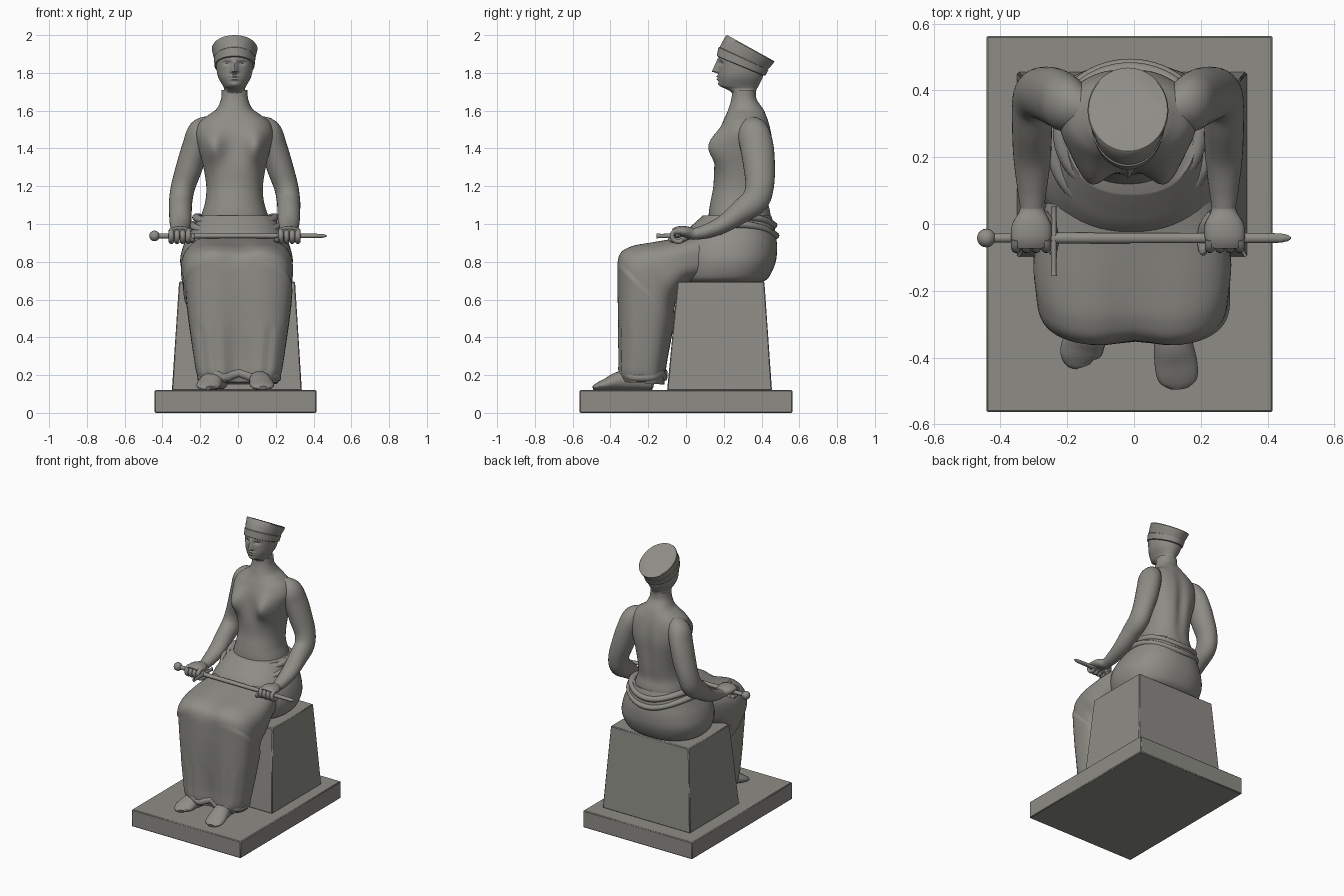
import bpy, bmesh, math
from mathutils import Vector

stone = bpy.data.materials.new("grey stone")
stone.diffuse_color = (0.27, 0.265, 0.24, 1)
TAU = 2 * math.pi


def finish(name, bm, angle=45):
    bmesh.ops.recalc_face_normals(bm, faces=bm.faces)
    me = bpy.data.meshes.new(name)
    bm.to_mesh(me)
    bm.free()
    me.materials.append(stone)
    me.shade_smooth()
    me.set_sharp_from_angle(angle=math.radians(angle))
    ob = bpy.data.objects.new(name, me)
    bpy.context.collection.objects.link(ob)
    return ob


def skin(name, rings, loop=False, angle=45):
    """Join equal rings of points into one surface, capped unless looped."""
    bm = bmesh.new()
    vs = [[bm.verts.new(p) for p in r] for r in rings]
    n, m = len(vs), len(vs[0])
    for i in range(n if loop else n - 1):
        a, b = vs[i], vs[(i + 1) % n]
        for j in range(m):
            k = (j + 1) % m
            bm.faces.new((a[j], a[k], b[k], b[j]))
    if not loop:
        bm.faces.new(vs[0])
        bm.faces.new(vs[-1])
    return finish(name, bm, angle)


def smooth_keys(keys, steps=6):
    """Catmull-Rom interpolation of tuples of numbers."""
    out, n = [], len(keys)
    for i in range(n - 1):
        a, b, c, d = (keys[max(i - 1, 0)], keys[i], keys[i + 1], keys[min(i + 2, n - 1)])
        for s in range(steps):
            t = s / steps
            out.append([0.5 * (2 * q + (r - p) * t + (2 * p - 5 * q + 4 * r - w) * t * t
                               + (3 * q - p - 3 * r + w) * t ** 3)
                        for p, q, r, w in zip(a, b, c, d)])
    out.append(list(keys[-1]))
    return out


def oval(m, p=2.0):
    f = lambda c: math.copysign(abs(c) ** (2 / p), c)
    return [(f(math.cos(TAU * j / m)), f(math.sin(TAU * j / m))) for j in range(m)]


def bump(d, w):
    return math.exp(-(d / w) ** 2)


def stack(name, keys, cx, p=2.0, shape=None, m=56, steps=6):
    """Horizontal sections: (z, half width, front y, back y)."""
    rings = []
    for z, w, yf, yb in smooth_keys(keys, steps):
        ring = []
        for c, s in oval(m, p):
            x, y = w * c, (yf + yb) / 2 + s * (yb - yf) / 2
            if shape:
                y += shape(x, z, s)
            ring.append((cx + x, y, z))
        rings.append(ring)
    return skin(name, rings)


def tube(name, keys, ref=(1, 0, 0), m=20, steps=6, loop=False):
    """Limb along a path: (x, y, z, radius along ref, other radius)."""
    k = smooth_keys(keys, steps) if steps > 1 else keys
    n, rings = len(k), []
    for i, (x, y, z, ra, rb) in enumerate(k):
        a = k[(i - 1) % n] if loop else k[max(i - 1, 0)]
        b = k[(i + 1) % n] if loop else k[min(i + 1, n - 1)]
        t = (Vector(b[:3]) - Vector(a[:3])).normalized()
        u = Vector(ref)
        u = (u - u.dot(t) * t).normalized()
        v = t.cross(u)
        rings.append([Vector((x, y, z)) + u * c * ra + v * s * rb for c, s in oval(m)])
    return skin(name, rings, loop)


def block(name, bottom, top, z0, z1):
    """Tapered block from two rectangles (x0, x1, y0, y1)."""
    rect = lambda r, z: [(r[0], r[2], z), (r[1], r[2], z), (r[1], r[3], z), (r[0], r[3], z)]
    ob = skin(name, [rect(bottom, z0), rect(top, z1)], angle=20)
    mod = ob.modifiers.new("edge", 'BEVEL')
    mod.width, mod.segments = 0.005, 1


# Plinth and seat
slab = (-0.442, 0.415, -0.563, 0.563)
block("plinth", slab, slab, 0, 0.12)
block("seat", (-0.35, 0.338, -0.10, 0.455), (-0.312, 0.302, -0.045, 0.415), 0.119, 0.695)

# Torso and neck
CX = -0.018


def chest(x, z, s):
    if s < 0:
        return -0.07 * (bump(x - 0.115, 0.06) + bump(x + 0.115, 0.06)) * bump(z - 1.41, 0.085)
    return -0.018 * s * bump(x, 0.035) * bump(z - 1.32, 0.2)


stack("torso", [(0.95, .20, .12, .45), (1.05, .175, .12, .45), (1.12, .155, .13, .44),
                (1.2, .150, .145, .45), (1.3, .165, .15, .46), (1.4, .19, .165, .465),
                (1.48, .205, .175, .455), (1.54, .185, .195, .44), (1.58, .135, .213, .425),
                (1.61, .095, .225, .41), (1.66, .072, .24, .375), (1.71, .068, .245, .37)],
      CX, 2.2, chest, m=80)


# Head with brow, eyes, nose and lips pressed into the front
def face(x, z, s):
    if s > 0:
        return 0
    h = min(max((1.885 - z) / 0.075, 0), 1)
    nose = -0.034 * h * bump(x, 0.012 + 0.005 * h) * (1 if z > 1.807 else bump(z - 1.807, 0.007))
    eyes = 0.016 * (bump(x - 0.038, 0.02) + bump(x + 0.038, 0.02)) * bump(z - 1.85, 0.011)
    lids = -0.006 * (bump(x - 0.038, 0.016) + bump(x + 0.038, 0.016)) * bump(z - 1.845, 0.007)
    lips = -0.011 * bump(x, 0.022) * (bump(z - 1.782, 0.006) + bump(z - 1.766, 0.006))
    chin = -0.008 * bump(x, 0.025) * bump(z - 1.738, 0.014)
    return nose + eyes + lids + lips + chin


stack("head", [(1.66, .066, .25, .37), (1.695, .062, .242, .37), (1.715, .055, .212, .375),
               (1.733, .063, .182, .385), (1.775, .086, .172, .405), (1.82, .096, .172, .412),
               (1.87, .098, .172, .395), (1.905, .094, .178, .34)], CX, 2.1, face, m=120, steps=10)

# Tilted flat-topped cap with a headband: (front y, front z, back y, back z, half width)
rings = []
for yf, zf, yb, zb, w in [(.17, 1.885, .41, 1.785, .10), (.163, 1.89, .42, 1.785, .106),
                          (.172, 1.935, .436, 1.815, .110), (.178, 1.937, .432, 1.817, .107),
                          (.190, 1.960, .447, 1.832, .113), (.212, 1.997, .468, 1.858, .121),
                          (.218, 2.0, .464, 1.864, .118)]:
    rings.append([(CX + w * c, (yf + yb) / 2 + s * (yb - yf) / 2,
                   (zf + zb) / 2 + s * (zb - zf) / 2) for c, s in oval(48)])
skin("cap", rings, angle=35)

# Arms, hands, fingers and thumbs
for s, side in ((-1, "right"), (1, "left")):
    P = lambda rows: [(CX + s * r[0],) + tuple(r[1:]) for r in rows]
    tube(side + "_arm", P([(.12, .34, 1.53, .045, .05), (.175, .355, 1.49, .07, .082),
                           (.207, .375, 1.41, .070, .088), (.24, .388, 1.3, .070, .083),
                           (.272, .39, 1.2, .064, .075), (.285, .365, 1.125, .062, .073),
                           (.287, .29, 1.065, .06, .062), (.287, .2, 1.0, .056, .047),
                           (.287, .11, .962, .045, .038), (.287, .05, .948, .036, .031)]), m=28)
    tube(side + "_hand", P([(.287, .08, .952, .036, .03), (.287, .04, .948, .038, .031),
                            (.288, .0, .958, .058, .03), (.29, -.04, .962, .06, .026),
                            (.29, -.068, .955, .055, .02)]))
    for i in range(4):
        x = 0.245 + 0.03 * i
        arc = [(x, -.04 + .034 * math.cos(a), .937 + .030 * math.sin(a), .0145, .013)
               for a in [math.radians(100 + 35 * k) for k in range(7)]]
        tube(side + "_finger", P(arc), m=10, steps=3)
    tube(side + "_thumb", P([(.255, .03, .945, .016, .018), (.232, .0, .93, .016, .017),
                             (.222, -.04, .913, .015, .015), (.225, -.08, .918, .013, .013),
                             (.228, -.09, .925, .006, .006)]), m=12, steps=4)

# Sword: grip, blade, guard and pommel
SY, SZ = -0.042, 0.937
tube("sword_grip", [(-.44, SY, SZ, .014, .014), (-.24, SY, SZ, .014, .014)], (0, 1, 0), steps=1)
tube("sword_blade", [(-.24, SY, SZ, .016, .014), (.38, SY, SZ, .015, .012),
                     (.44, SY, SZ, .014, .011), (.462, SY, SZ, .009, .007),
                     (.47, SY, SZ, .002, .002)], (0, 1, 0), steps=1)
tube("sword_guard", [(-.24, .052, SZ, .009, .014), (-.24, .03, SZ, .008, .011),
                     (-.24, SY, SZ, .010, .014), (-.24, -.13, SZ, .008, .011),
                     (-.24, -.155, SZ, .009, .014)], steps=2)
bm = bmesh.new()
bmesh.ops.create_uvsphere(bm, u_segments=20, v_segments=12, radius=0.028)
bmesh.ops.translate(bm, verts=bm.verts, vec=(-.442, SY, SZ))
finish("sword_pommel", bm)

# Hips
stack("hips", [(.69, .235, -.02, .40), (.72, .275, -.04, .44), (.8, .298, -.05, .475),
               (.88, .283, -.05, .482), (.95, .25, -.01, .474), (1.0, .222, .04, .465),
               (1.045, .195, .09, .45)], -.008, 2.3)

# Skirt over lap and shins: (front y, front z, back y, back z, half width, leg groove)
rings = []
for yf, zf, yb, zb, w, g in smooth_keys([
        (.08, .955, .10, .70, .25, 0), (-.04, .928, .01, .68, .28, .0),
        (-.18, .908, -.045, .61, .296, .012), (-.30, .886, -.06, .56, .290, .025),
        (-.362, .835, -.06, .51, .285, .03), (-.368, .70, -.065, .46, .277, .02),
        (-.366, .5, -.08, .38, .260, .025), (-.362, .3, -.10, .27, .238, .04),
        (-.362, .215, -.11, .20, .224, .045), (-.345, .165, -.115, .15, .205, .04)], 8):
    ring = []
    for c, s in oval(72, 2.9):
        t = (s + 1) / 2                       # 0 at the front, 1 at the back
        y, z = yf + (yb - yf) * t, zf + (zb - zf) * t
        d = Vector((0, yb - yf, zb - zf)).normalized()
        k = g * bump(c, 0.28) * (1 - t) + 0.004 * math.sin(c * 22) * (1 - t) * (zf < 0.45)
        ring.append(Vector((0.005 + w * c - 0.01 * (zf > 0.8), y, z)) + d * k)
    rings.append(ring)
skin("skirt", rings, angle=60)

# Rolled waist folds and the hem roll
for name, rx, ry, cy, zs, dip, r in (("waist_fold_upper", .207, .185, .275, 1.035, .035, .02),
                                     ("waist_fold_lower", .232, .222, .25, .995, .05, .019)):
    tube(name, [(-.012 + rx * math.cos(a), cy + ry * math.sin(a),
                 zs - dip * math.sin(a) ** 2 + .006 * math.sin(a * 3), r, r * 1.2)
                for a in [TAU * i / 64 for i in range(64)]],
         (0, 0, 1), m=12, steps=1, loop=True)
tube("skirt_hem", [(.006 + .209 * c, -.232 + .121 * s + .04 * bump(c, .28) * (s < 0),
                    .2 + .012 * math.cos(c * 9), .022, .014) for c, s in oval(64, 2.7)],
     (0, 0, 1), m=10, steps=1, loop=True)

# Feet
tube("right_foot", [(-.10, -.18, .165, .05, .045), (-.13, -.30, .172, .058, .052),
                    (-.155, -.37, .151, .064, .031), (-.158, -.405, .139, .055, .019),
                    (-.152, -.425, .132, .025, .01)])
tube("left_foot", [(.11, -.18, .165, .05, .045), (.115, -.33, .172, .056, .052),
                   (.126, -.42, .152, .064, .032), (.132, -.47, .139, .056, .019),
                   (.134, -.492, .132, .025, .01)])
